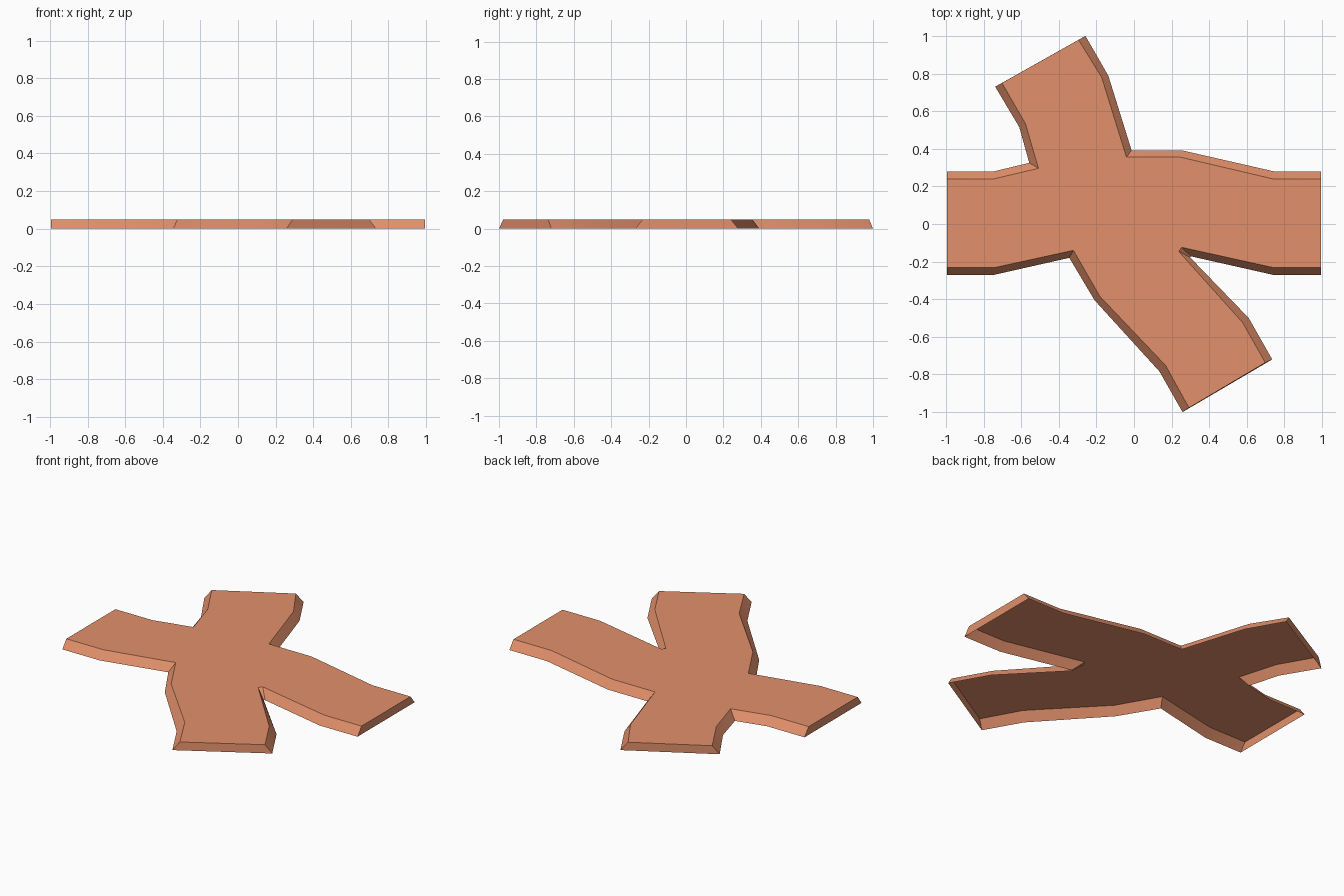
import bpy, bmesh

HEIGHT = 0.05

dirt = bpy.data.materials.new("dirt_brown")
dirt.diffuse_color = (0.76, 0.279, 0.147, 1)

# Clockwise outline: ground x, y and matching upper x, y (banks lean in, road ends are upright)
OUTLINE = [
    (-0.995, 0.28, -0.995, 0.24), (-0.745, 0.28, -0.745, 0.24),    # west road
    (-0.557, 0.325, -0.508, 0.296), (-0.61, 0.515, -0.577, 0.533),
    (-0.738, 0.73, -0.702, 0.75), (-0.258, 1.0, -0.295, 0.979),    # north-west road
    (-0.136, 0.787, -0.172, 0.78), (-0.013, 0.392, -0.04, 0.355),
    (0.253, 0.392, 0.248, 0.355), (0.743, 0.28, 0.738, 0.24),
    (0.995, 0.28, 0.995, 0.24), (0.995, -0.27, 0.995, -0.232),     # east road
    (0.738, -0.27, 0.743, -0.232), (0.303, -0.172, 0.253, -0.124),
    (0.297, -0.176, 0.238, -0.146),
    (0.61, -0.50, 0.578, -0.525), (0.735, -0.72, 0.698, -0.737),
    (0.258, -1.0, 0.292, -0.977), (0.136, -0.785, 0.168, -0.752),  # south-east road
    (-0.21, -0.405, -0.182, -0.384), (-0.344, -0.18, -0.322, -0.14),
    (-0.743, -0.27, -0.743, -0.232), (-0.995, -0.27, -0.995, -0.232),
]
OUTLINE.reverse()

# Road surface plus banks, open underneath
bm = bmesh.new()
low = [bm.verts.new((p[0], p[1], 0)) for p in OUTLINE]
high = [bm.verts.new((p[2], p[3], HEIGHT)) for p in OUTLINE]
bm.faces.new(high)
n = len(OUTLINE)
for i in range(n):
    j = (i + 1) % n
    bm.faces.new((low[i], low[j], high[j], high[i]))

mesh = bpy.data.meshes.new("path_crossing")
bm.to_mesh(mesh)
bm.free()
mesh.materials.append(dirt)
path = bpy.data.objects.new("path_crossing", mesh)
bpy.context.collection.objects.link(path)

# Soft bends along the banks, crisp rims and corners
bpy.context.view_layer.objects.active = path
path.select_set(True)
bpy.ops.object.shade_smooth_by_angle(angle=0.5)
